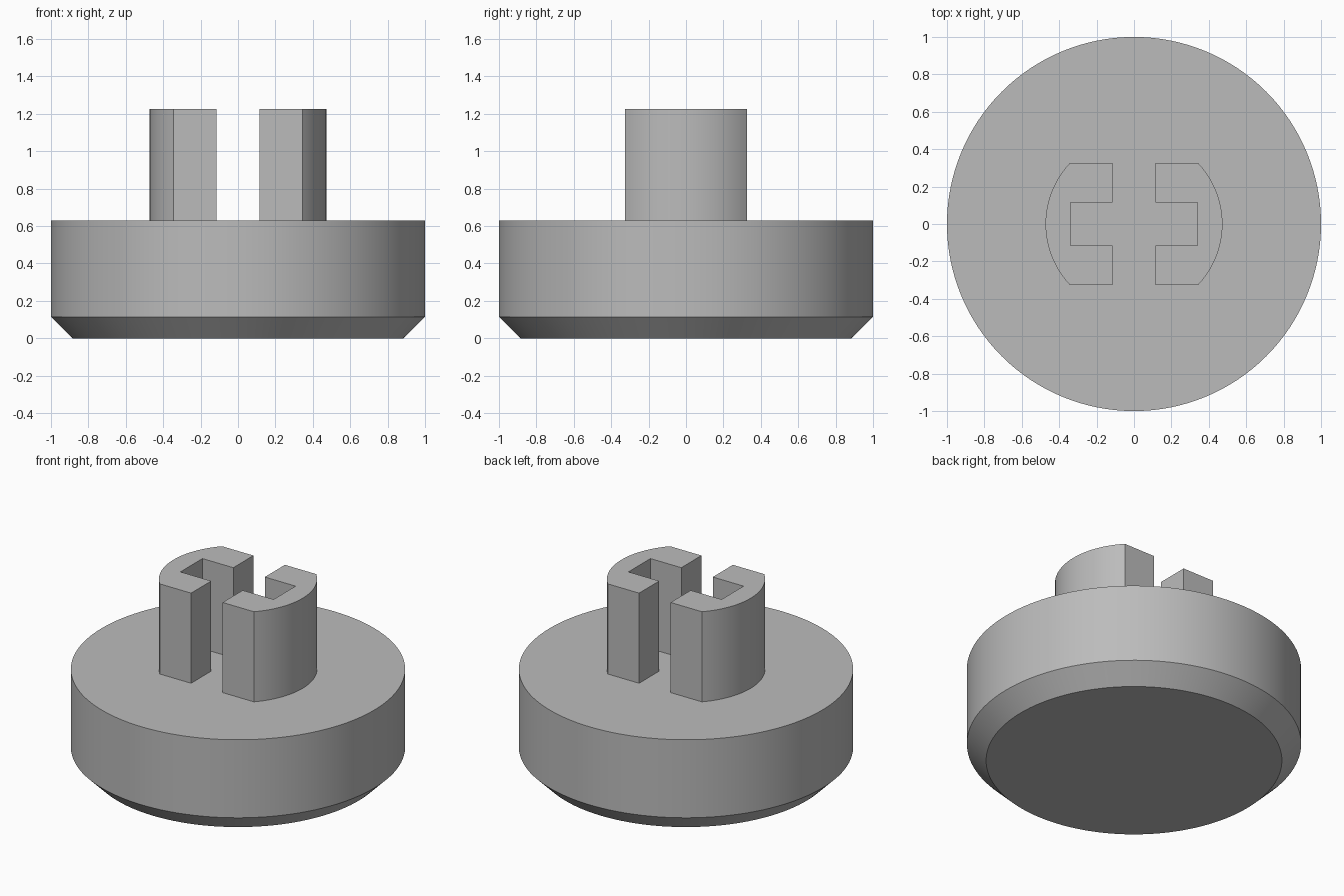
import bpy
import bmesh
import math

cube = bpy.data.objects.get("Cube")
if cube:
    bpy.data.objects.remove(cube, do_unlink=True)

BASE_TOP, PRONG_TOP = 0.63, 1.225
grey = bpy.data.materials.new("plain_grey")
grey.use_nodes = True
colour = (0.5, 0.5, 0.5, 1)
grey.diffuse_color = colour
grey.node_tree.nodes["Principled BSDF"].inputs["Base Color"].default_value = colour


def finish(name, bm):
    """Turn a bmesh into a smooth, sharp-edged object."""
    bmesh.ops.recalc_face_normals(bm, faces=bm.faces)
    mesh = bpy.data.meshes.new(name)
    bm.to_mesh(mesh)
    bm.free()
    mesh.materials.append(grey)
    obj = bpy.data.objects.new(name, mesh)
    bpy.context.collection.objects.link(obj)
    bpy.ops.object.select_all(action="DESELECT")
    obj.select_set(True)
    bpy.context.view_layer.objects.active = obj
    bpy.ops.object.shade_smooth_by_angle(angle=math.radians(30))


def ring(bm, radius, z, count=128):
    return [bm.verts.new((radius * math.cos(math.tau * i / count),
                          radius * math.sin(math.tau * i / count), z))
            for i in range(count)]


# Round base with a chamfered lower edge
bm = bmesh.new()
rings = [ring(bm, r, z) for r, z in ((0.885, 0), (1, 0.115), (1, BASE_TOP))]
for low, high in zip(rings, rings[1:]):
    for i in range(len(low)):
        j = (i + 1) % len(low)
        bm.faces.new((low[i], low[j], high[j], high[i]))
bm.faces.new(rings[0])
bm.faces.new(rings[-1])
finish("round_base", bm)

# Two facing C-shaped prongs: curved outside, notched inside
SLOT, NOTCH_X, HALF_DEPTH, RADIUS = 0.115, 0.34, 0.325, 0.473
sweep = math.asin(HALF_DEPTH / RADIUS)
arc = [(RADIUS * math.cos(a), RADIUS * math.sin(a))
       for a in (sweep * (i / 12 - 1) for i in range(25))]
inside = [(SLOT, HALF_DEPTH), (SLOT, SLOT), (NOTCH_X, SLOT),
          (NOTCH_X, -SLOT), (SLOT, -SLOT), (SLOT, -HALF_DEPTH)]

for name, side in (("left_prong", 1), ("right_prong", -1)):
    bm = bmesh.new()
    outline = [bm.verts.new((side * x, y, BASE_TOP)) for x, y in arc + inside]
    face = bm.faces.new(outline)
    top = bmesh.ops.extrude_face_region(bm, geom=[face], use_keep_orig=True)["geom"]
    for v in top:
        if isinstance(v, bmesh.types.BMVert):
            v.co.z = PRONG_TOP
    finish(name, bm)
